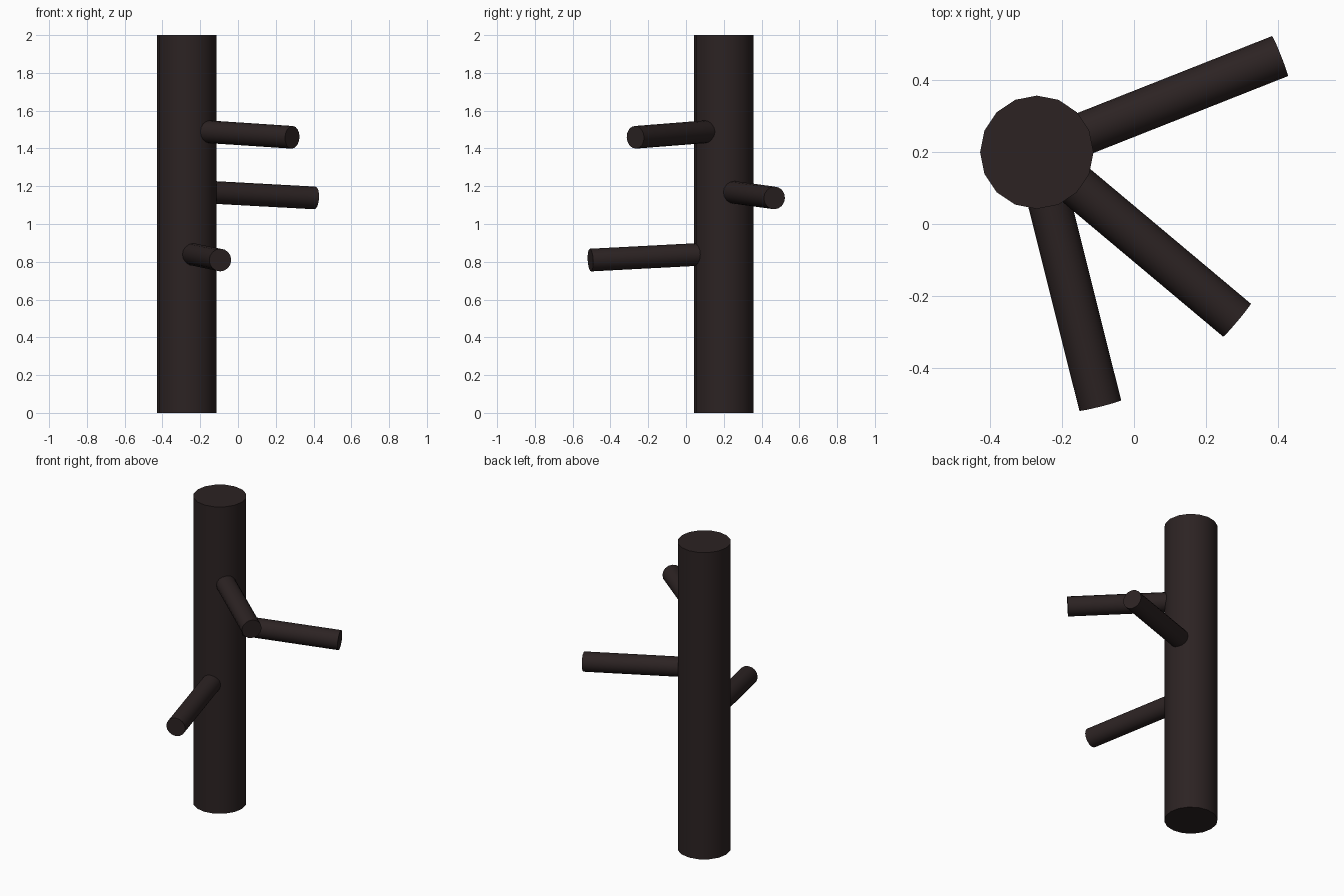
import bpy, math
from mathutils import Vector

if "Cube" in bpy.data.objects:
    bpy.data.objects.remove(bpy.data.objects["Cube"])

bark = bpy.data.materials.new("dark_bark")
bark.diffuse_color = (0.025, 0.0165, 0.0165, 1)
bark.use_nodes = True
bark.node_tree.nodes["Principled BSDF"].inputs["Base Color"].default_value = bark.diffuse_color

SIDES = 16
AXIS = (-0.271, 0.2)          # trunk position in plan


def rod(name, start, end, radius):
    """Capped cylinder running between two points."""
    a, b = Vector(start), Vector(end)
    d = b - a
    bpy.ops.mesh.primitive_cylinder_add(vertices=SIDES, radius=radius, depth=d.length,
                                        location=(a + b) / 2)
    ob = bpy.context.object
    ob.name = name
    if abs(d.normalized().z) < 0.999:
        ob.rotation_euler = d.to_track_quat('Z', 'Y').to_euler()
    ob.data.materials.append(bark)
    bpy.ops.object.shade_smooth_by_angle(angle=math.radians(40))
    return ob


# upright trunk
rod("trunk", (*AXIS, 0), (*AXIS, 2), 0.158)

# branches: end point of each, sloping gently down away from the trunk axis
SLOPE = math.tan(math.radians(2.9))
ends = {
    "lower_branch": (-0.094, -0.506, 0.809),
    "middle_branch": (0.407, 0.468, 1.138),
    "upper_branch": (0.287, -0.268, 1.459),
}
for name, e in ends.items():
    reach = math.dist(AXIS, e[:2])
    rod(name, (*AXIS, e[2] + SLOPE * reach), e, 0.06)
